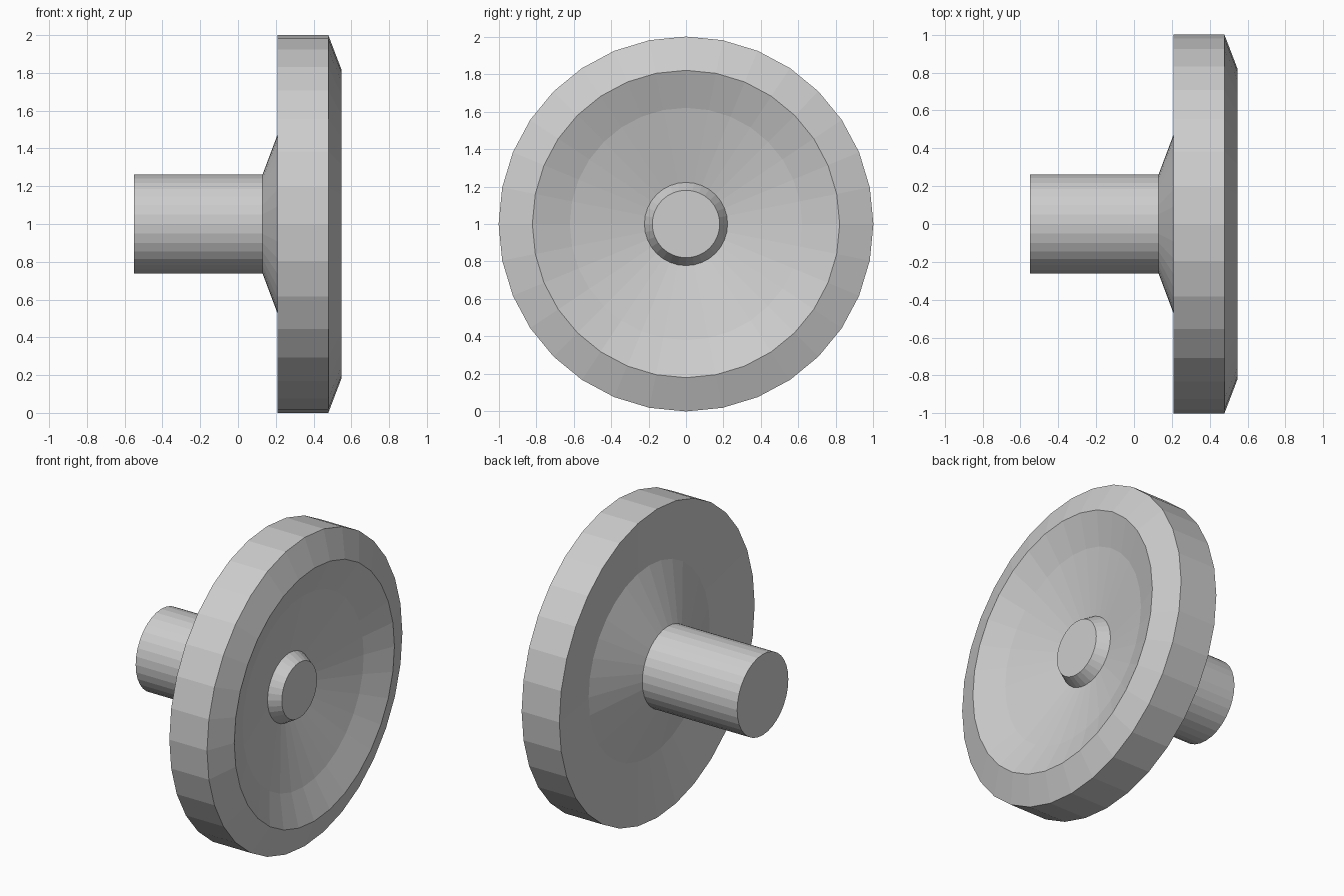
import bpy
import bmesh
from math import sin, cos, tau

SIDES = 32
AXIS_HEIGHT = 1.0

cube = bpy.data.objects.get("Cube")
if cube:
    bpy.data.objects.remove(cube, do_unlink=True)

grey = bpy.data.materials.new("mid_grey")
grey.use_nodes = True
colour = (0.61, 0.61, 0.61, 1)
grey.diffuse_color = colour
grey.node_tree.nodes["Principled BSDF"].inputs["Base Color"].default_value = colour


def lathe(name, profile, cap_start=False, cap_end=False):
    """Turn (x, radius) points around the horizontal x axis, flat shaded."""
    bm = bmesh.new()
    angles = [tau * i / SIDES for i in range(SIDES)]
    rings = [[bm.verts.new((x, r * sin(a), AXIS_HEIGHT + r * cos(a))) for a in angles]
             for x, r in profile]
    for ring, following in zip(rings, rings[1:]):
        for i in range(SIDES):
            j = (i + 1) % SIDES
            bm.faces.new((ring[i], following[i], following[j], ring[j]))
    if cap_start:
        bm.faces.new(rings[0])
    if cap_end:
        bm.faces.new(reversed(rings[-1]))
    mesh = bpy.data.meshes.new(name)
    bm.to_mesh(mesh)
    bm.free()
    mesh.materials.append(grey)
    obj = bpy.data.objects.new(name, mesh)
    bpy.context.collection.objects.link(obj)
    return obj


# Rings where neighbouring parts meet
shaft_joint = (0.13, 0.262)
hub_joint = (0.367, 0.222)

# Plain cylindrical shaft
lathe("shaft", [(-0.55, 0.262), shaft_joint], cap_start=True)

# Flared and dished back, broad rim, bevelled edge and dished face
lathe("wheel", [shaft_joint, (0.264, 0.62), (0.208, 1.0), (0.478, 1.0),
                (0.547, 0.82), (0.467, 0.62), hub_joint])

# Tapered button in the middle of the dish
lathe("hub_button", [hub_joint, (0.44, 0.18)], cap_end=True)
